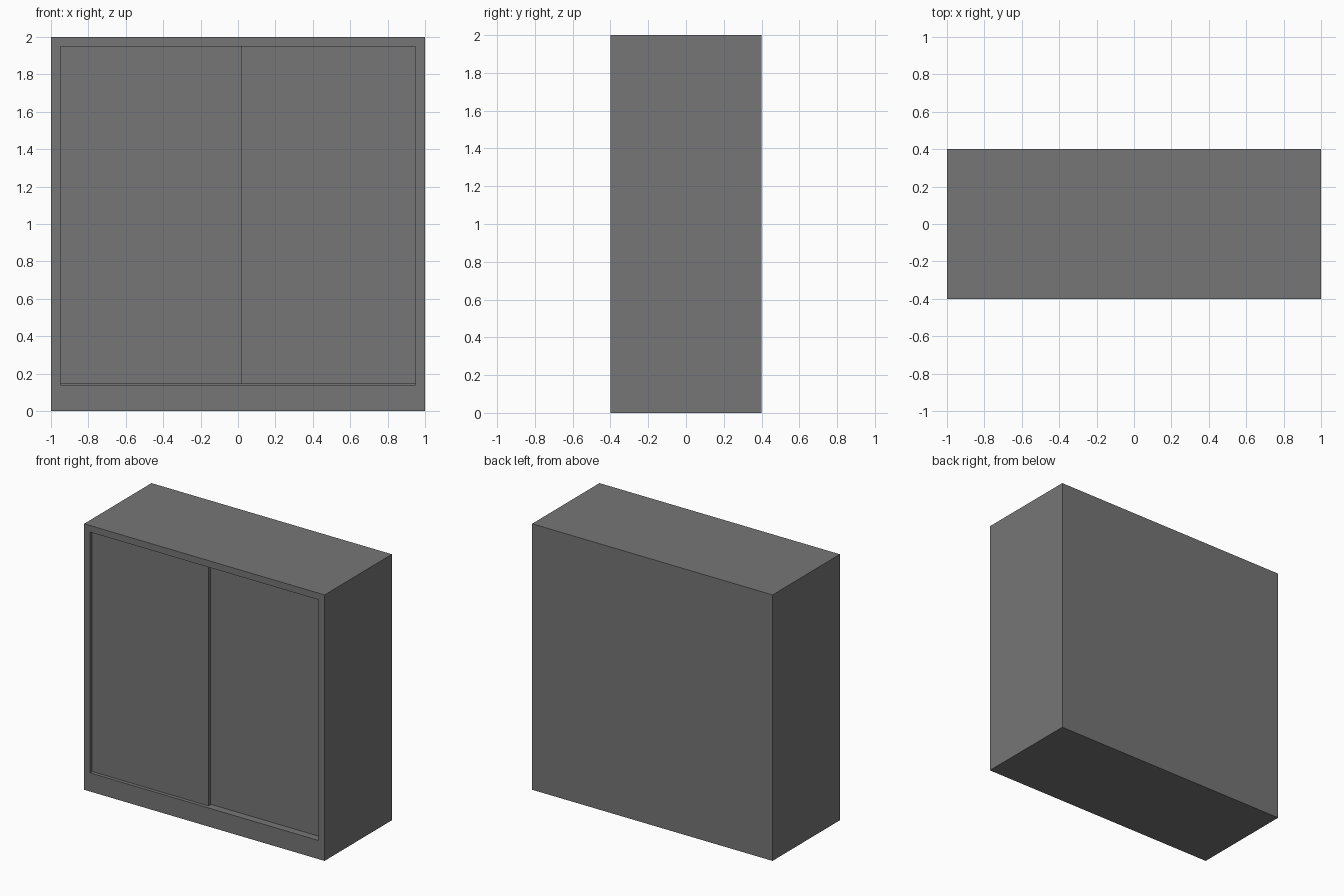
import bpy

if "Cube" in bpy.data.objects:
    bpy.data.objects.remove(bpy.data.objects["Cube"], do_unlink=True)

# Single matte grey finish
grey = bpy.data.materials.new("dark_grey")
grey.use_nodes = True
colour = (0.18, 0.18, 0.18, 1)
grey.diffuse_color = colour
shader = next(n for n in grey.node_tree.nodes if n.type == "BSDF_PRINCIPLED")
shader.inputs["Base Color"].default_value = colour


def panel(name, x, y, z):
    """Box panel spanning the given (min, max) range on each axis."""
    spans = (x, y, z)
    bpy.ops.mesh.primitive_cube_add(size=1, location=[(a + b) / 2 for a, b in spans])
    obj = bpy.context.object
    obj.name = name
    obj.scale = [b - a for a, b in spans]
    bpy.ops.object.transform_apply(location=False, rotation=False, scale=True)
    obj.data.materials.append(grey)
    return obj


W, D, H = 1.0, 0.4, 2.0      # half width, half depth, height
T = 0.05                     # panel thickness
BASE = 0.14                  # plinth height
GAP = 0.004                  # clearance under the doors
inner = W - T

# Carcass
for side, s in (("left", 1), ("right", -1)):
    panel(side + "_side_panel", sorted((s * inner, s * W)), (-D, D), (0, H))
panel("top_panel", (-inner, inner), (-D, D), (H - T, H))
panel("base_plinth", (-inner, inner), (-D, D), (0, BASE))
panel("back_panel", (-inner, inner), (D - 0.02, D), (BASE, H - T))

# Sliding doors on two tracks, the right one in front
door_z = (BASE + GAP, H - T)
panel("right_sliding_door", (-inner, 0.02), (-D + 0.02, -D + 0.045), door_z)
panel("left_sliding_door", (-0.02, inner), (-D + 0.05, -D + 0.075), door_z)
